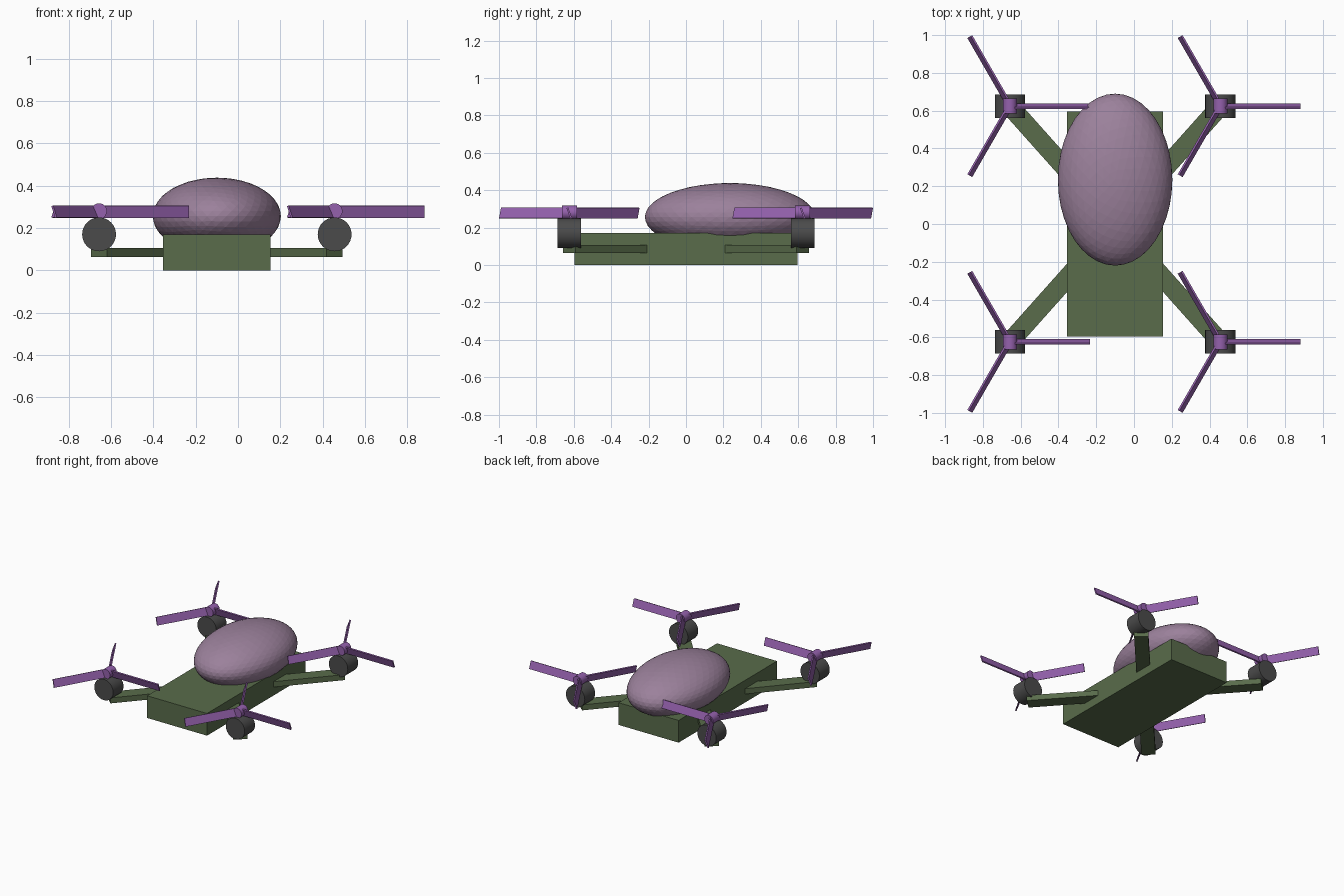
import bpy
from math import radians, pi, atan2, hypot
from mathutils import Matrix, Vector

if "Cube" in bpy.data.objects:
    bpy.data.objects.remove(bpy.data.objects["Cube"])


def material(name, rgb):
    m = bpy.data.materials.new(name)
    m.diffuse_color = (*rgb, 1)
    m.use_nodes = True
    m.node_tree.nodes["Principled BSDF"].inputs["Base Color"].default_value = m.diffuse_color
    return m


GREEN = material("green", (0.10, 0.15, 0.07))
MAUVE = material("mauve", (0.33, 0.22, 0.33))
DARK = material("dark", (0.07, 0.07, 0.07))
PURPLE = material("purple", (0.30, 0.12, 0.42))


def finish(name, mat):
    ob = bpy.context.object
    ob.name = name
    ob.data.materials.append(mat)
    return ob


def box(name, size, mat, matrix):
    bpy.ops.mesh.primitive_cube_add(size=1)
    ob = finish(name, mat)
    ob.data.transform(matrix @ Matrix.Diagonal((*size, 1)))
    return ob


def cylinder_y(name, loc, radius, length, mat):
    bpy.ops.mesh.primitive_cylinder_add(vertices=32, radius=radius, depth=length,
                                        location=loc, rotation=(pi / 2, 0, 0))
    ob = finish(name, mat)
    bpy.ops.object.shade_smooth_by_angle(angle=radians(30))
    return ob


CX = -0.10            # centre line of the body
DX, DY = 0.557, 0.624  # rotor offsets from the body centre
BLADE = 0.425

# Body slab
box("body", (0.508, 1.19, 0.17), GREEN, Matrix.Translation((CX, 0, 0.085)))

# Egg-shaped canopy sunk into the body
bpy.ops.mesh.primitive_ico_sphere_add(subdivisions=4, radius=1, location=(CX, 0.235, 0.256))
canopy = finish("canopy", MAUVE)
canopy.scale = (0.303, 0.455, 0.182)

for sx, side in ((-1, "left"), (1, "right")):
    for sy, end in ((-1, "front"), (1, "back")):
        tag = f"{end}_{side}"
        x, y = CX + sx * DX, sy * DY

        # Diagonal arm from body centre to motor
        length = hypot(DX, DY)
        turn = Matrix.Rotation(atan2(sy * DY, sx * DX), 4, 'Z')
        place = Matrix.Translation((CX, 0, 0.085)) @ turn @ Matrix.Translation((length / 2, 0, 0))
        box("arm_" + tag, (length, 0.10, 0.042), GREEN, place)

        # Motor and propeller hub, both lying along y
        cylinder_y("motor_" + tag, (x, y, 0.17), 0.08, 0.125, DARK)
        cylinder_y("hub_" + tag, (x, y, 0.28), 0.037, 0.08, PURPLE)

        # Three pitched blades
        for i in range(3):
            place = (Matrix.Translation((x, y, 0.277))
                     @ Matrix.Rotation(i * 2 * pi / 3, 4, 'Z')
                     @ Matrix.Rotation(radians(20), 4, 'X')
                     @ Matrix.Translation((BLADE / 2, 0, 0)))
            box(f"blade_{tag}_{i + 1}", (BLADE, 0.01, 0.06), PURPLE, place)
